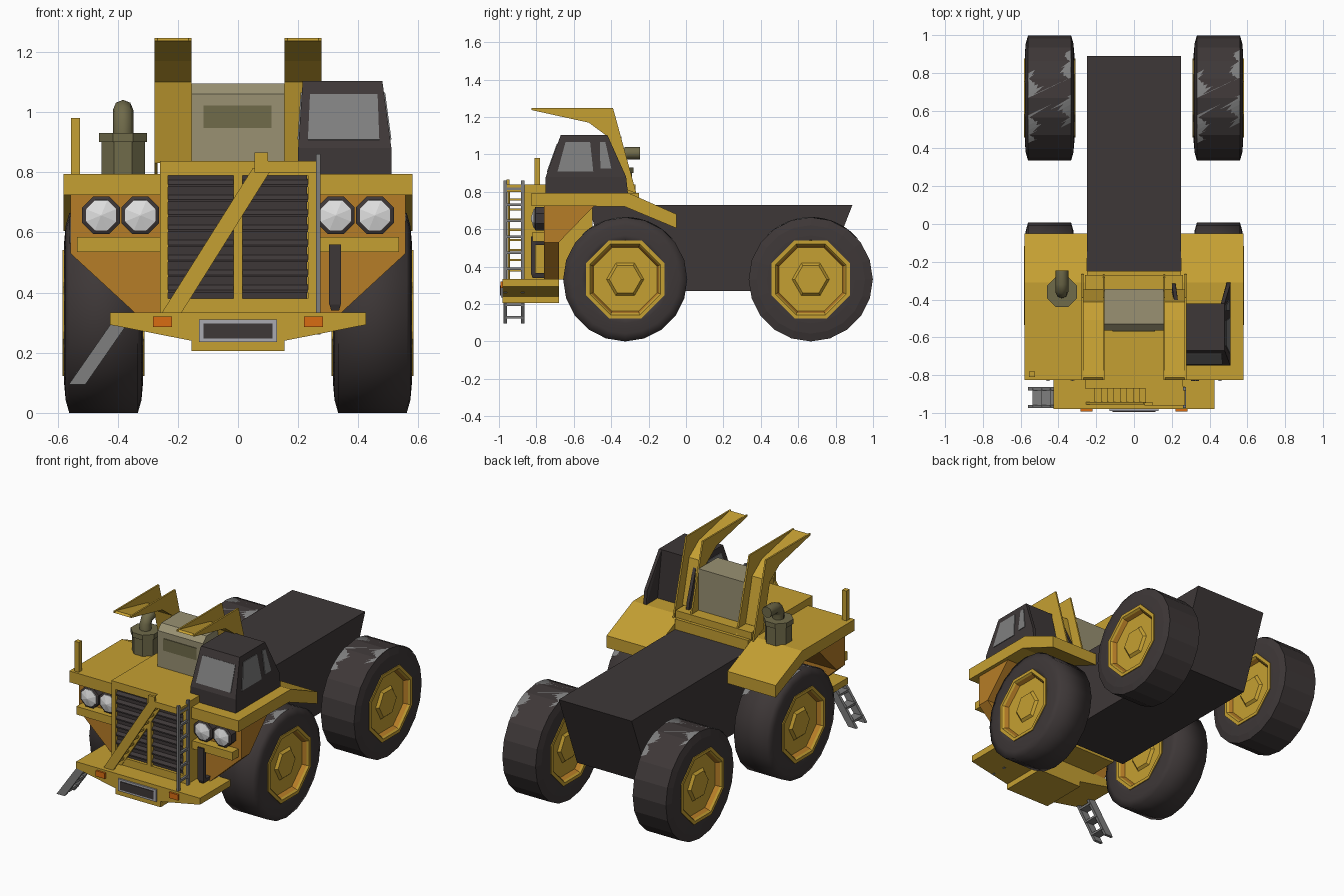
import bpy, bmesh, math
from mathutils import Vector

if "Cube" in bpy.data.objects:
    bpy.data.objects.remove(bpy.data.objects["Cube"])

def material(name, r, g, b):
    m = bpy.data.materials.new(name)
    m.diffuse_color = (r, g, b, 1)
    m.use_nodes = True
    m.node_tree.nodes["Principled BSDF"].inputs["Base Color"].default_value = m.diffuse_color
    return m

YELLOW = material("yellow paint", .56, .35, .032)
OCHRE = material("ochre paint", .47, .205, .02)
DARK = material("dark rubber", .048, .039, .039)
GREY = material("mid grey", .21, .21, .21)
OLIVE = material("light olive", .32, .285, .17)
DEEP = material("deep olive", .16, .145, .068)
LENS = material("lamp white", .75, .75, .75)
ORANGE = material("signal orange", .69, .15, .006)
STEEL = material("pale steel", .4, .4, .44)

def finish(name, bm, mats):
    bmesh.ops.recalc_face_normals(bm, faces=bm.faces)
    me = bpy.data.meshes.new(name)
    bm.to_mesh(me)
    bm.free()
    for m in mats:
        me.materials.append(m)
    ob = bpy.data.objects.new(name, me)
    bpy.context.collection.objects.link(ob)
    return ob

def hull(name, pts, mat):
    bm = bmesh.new()
    for p in pts:
        bm.verts.new(p)
    bmesh.ops.convex_hull(bm, input=bm.verts)
    bmesh.ops.dissolve_limit(bm, angle_limit=.01, verts=bm.verts, edges=bm.edges)
    return finish(name, bm, [mat])

def box(name, x0, x1, y0, y1, z0, z1, mat):
    return hull(name, [(x, y, z) for x in (x0, x1) for y in (y0, y1) for z in (z0, z1)], mat)

def prism(name, pts, axis, a, b, mat):
    """Extrude an outline: axis x takes (y, z) points, axis y takes (x, z) points."""
    put = (lambda p, t: (t, p[0], p[1])) if axis == 'x' else (lambda p, t: (p[0], t, p[1]))
    bm = bmesh.new()
    A = [bm.verts.new(put(p, a)) for p in pts]
    B = [bm.verts.new(put(p, b)) for p in pts]
    bm.faces.new(A)
    bm.faces.new(B[::-1])
    for i in range(len(pts)):
        j = (i + 1) % len(pts)
        bm.faces.new((A[i], A[j], B[j], B[i]))
    return finish(name, bm, [mat])

def lathe(name, prof, n, loc, axis, mats, rule=lambda i: 0, phase=0.0, close=False):
    """Spin (offset along axis, radius) points round an axis."""
    bm = bmesh.new()
    rings = []
    for h, r in prof:
        ring = []
        for k in range(n):
            t = phase + 2 * math.pi * k / n
            c, s = r * math.cos(t), r * math.sin(t)
            v = {'x': (h, c, s), 'y': (c, h, s), 'z': (c, s, h)}[axis]
            ring.append(bm.verts.new(Vector(loc) + Vector(v)))
        rings.append(ring)
    m = len(rings)
    for i in range(m if close else m - 1):
        P, Q = rings[i], rings[(i + 1) % m]
        for k in range(n):
            f = bm.faces.new((P[k], P[(k + 1) % n], Q[(k + 1) % n], Q[k]))
            f.material_index = rule(i)
    if not close:
        bm.faces.new(rings[0]).material_index = rule(0)
        bm.faces.new(rings[-1]).material_index = rule(m - 2)
    return finish(name, bm, mats)

def panel(name, quad, uvs, mat):
    """Thin plate on a flat quad, corners given as fractions of it."""
    A, B, C, D = map(Vector, quad)
    n = (B - A).cross(D - A).normalized() * .004
    pts = [A.lerp(B, u).lerp(D.lerp(C, u), v) for u, v in uvs]
    return hull(name, [p + n for p in pts] + [p - n for p in pts], mat)

# Wheels: tyre, octagonal dished rim on both faces, hexagonal hub, tread stripes
N, R = 20, .332
tyre = [(.11, .2), (.131, .21), (.131, .235), (.126, .29), (.114, R)]
tyre = tyre + [(-h, r) for h, r in tyre[::-1]]
rim = [(.1, .228), (.136, .226), (.136, .205), (.125, .196), (.06, .165), (.05, .09)]
rim = rim + [(-h, r) for h, r in rim[::-1]]
stripes = [((0, 23), (19, 50)), ((-46, -16), (-23, 3))]
for axle, yc in (("front", -.325), ("rear", .667)):
    for side, sx in (("left", -1), ("right", 1)):
        tag, c = f"{axle}_{side}", (sx * .447, yc, R)
        t = lathe(tag + "_tyre", tyre, N, c, 'x', [DARK], close=True)
        if axle == "front":
            for f in t.data.polygons:
                f.use_smooth = True
        lathe(tag + "_rim", rim, 8, c, 'x', [YELLOW, OCHRE],
              lambda i: 1 if 3 <= i <= 7 else 0, math.pi / 8)
        lathe(tag + "_hub", [(-.115, .085), (-.1, .1), (.1, .1), (.115, .085)], 6, c, 'x', [YELLOW])
        bm = bmesh.new()
        for (a0, a1), (b0, b1) in stripes:
            prev = None
            for k in range(7):
                pair = []
                for x, lo, hi in ((-.114, a0, a1), (.114, b0, b1)):
                    a = math.radians(lo + (hi - lo) * k / 6)
                    pair.append(bm.verts.new((c[0] + x, yc + (R + .001) * math.sin(a), R + (R + .001) * math.cos(a))))
                if prev:
                    bm.faces.new((prev[0], prev[1], pair[1], pair[0]))
                prev = pair
        finish(tag + "_tread_stripes", bm, [GREY])

# Chassis
prism("chassis", [(-.52, .73), (.89, .73), (.71, .27), (-.4, .27)], 'x', -.25, .25, DARK)

# Deck, fenders and front body
fender = [(-.825, .725), (-.825, .795), (-.31, .795), (-.05, .68), (-.05, .605), (-.33, .722)]
for side, s in (("left", -1), ("right", 1)):
    prism(side + "_fender", fender, 'x', s * .25, s * .58, YELLOW)
    hull(side + "_upper_body", [(s * x, y, z) for x in (.25, .557) for y, z in
         ((-.76, .53), (-.68, .53), (-.76, .726), (-.49, .726))], OCHRE)
    prism(side + "_lower_body", [(s * .25, .53), (s * .557, .53), (s * .34, .33), (s * .25, .33)],
          'y', -.76, -.68, OCHRE)
    box(side + "_lamp_sill", s * .25, s * .535, -.82, -.75, .535, .585, YELLOW)
    # Headlamps
    for k, x in enumerate((.325, .455)):
        lathe(f"{side}_lamp_case_{k}", [(0, .068), (-.05, .068), (-.055, .056)], 8,
              (s * x, -.755, .657), 'y', [DARK], phase=math.pi / 8)
        lathe(f"{side}_lamp_lens_{k}", [(-.04, .055), (-.06, .054), (-.075, .002)], 8,
              (s * x, -.755, .657), 'y', [LENS], phase=math.pi / 8)
    box(side + "_indicator", s * .22, s * .282, -.992, -.97, .285, .32, ORANGE)
box("centre_deck", -.25, .25, -.82, -.25, .725, .795, YELLOW)
box("hood", -.26, .26, -.87, -.27, .79, .838, YELLOW)

# Grille
box("grille_housing", -.26, .26, -.845, -.5, .33, .795, YELLOW)
box("grille", -.235, .23, -.85, -.84, .38, .79, DARK)
for s in (-1, 1):
    box("grille_side_frame", s * .232, s * .26, -.868, -.84, .33, .8, YELLOW)
box("grille_sill", -.26, .26, -.868, -.84, .33, .38, YELLOW)
box("grille_centre_bar", -.015, .015, -.872, -.84, .38, .79, YELLOW)
for k in range(8):
    z = .405 + k * .05
    hull(f"grille_slat_{k}", [(x, y, zz) for x in (-.235, .232) for y, zz in
         ((-.848, z - .004), (-.848, z + .022), (-.864, z - .004), (-.864, z + .004))], DARK)

# Bumper with number plate
half = [(.155, .205), (.155, .24), (.425, .293), (.425, .333)]
prism("bumper", half + [(-x, z) for x, z in half[::-1]], 'y', -.98, -.68, YELLOW)
box("plate_frame", -.13, .13, -.99, -.97, .235, .31, STEEL)
box("plate_face", -.115, .115, -.994, -.98, .247, .298, DARK)

# Front stair and landing
for k, y in enumerate((-.955, -.872)):
    prism(f"stair_stringer_{k}", [(-.255, .33), (-.19, .33), (.105, .8), (.05, .815)], 'y', y, y + .013, YELLOW)
for k in range(8):
    x = -.19 + k * .034
    z = .375 + k * .054
    box(f"stair_step_{k}", x - .02, x + .02, -.95, -.865, z, z + .012, YELLOW)
box("stair_landing", .06, .27, -.96, -.86, .80, .838, YELLOW)
box("landing_post", .055, .1, -.96, -.945, .8, .865, YELLOW)

# Ladders
def ladder(name, bottom, top, steps):
    (x0, z0), (x1, z1) = bottom, top
    w = .014 if x0 == x1 else .055
    for k, y in enumerate((-.975, -.882)):
        prism(f"{name}_rail_{k}", [(x0, z0), (x0 + w, z0), (x1 + w, z1), (x1, z1)], 'y', y, y + .018, GREY)
    for k in range(steps):
        t = (k + .5) / steps
        x, z = x0 + (x1 - x0) * t, z0 + (z1 - z0) * t
        box(f"{name}_rung_{k}", x, x + w, -.965, -.87, z - .007, z + .007, GREY)
ladder("front_ladder", (.26, .26), (.26, .86), 7)
ladder("side_ladder", (-.562, .095), (-.42, .3), 3)

# Grab handle beside the right lamps, and deck post
box("grab_handle", .303, .343, -.83, -.805, .36, .56, DARK)
for z, y in ((.34, -.83), (.515, -.83)):
    hull("grab_handle_end", [(.31, y + .01, z), (.336, y + .01, z), (.303, y, z + .025), (.343, y, z + .025),
         (.31, -.75, z), (.336, -.75, z), (.303, -.75, z + .025), (.343, -.75, z + .025)], DARK)
box("deck_post", -.555, -.525, -.81, -.78, .79, .98, YELLOW)

# Air filter with bent pipe
F = (-.382, -.36, 0)
lathe("air_filter", [(.79, .078), (.9, .078), (.9, .086), (.93, .086)], 8, F, 'z', [DEEP], phase=math.pi / 8)
cu = bpy.data.curves.new("filter_pipe", 'CURVE')
cu.dimensions, cu.bevel_depth, cu.bevel_resolution, cu.use_fill_caps = '3D', .034, 2, True
sp = cu.splines.new('POLY')
path = [(-.36, .92), (-.36, .965), (-.345, .995), (-.315, 1.007), (-.245, 1.007)]
sp.points.add(len(path) - 1)
for p, (y, z) in zip(sp.points, path):
    p.co = (F[0], y, z, 1)
cu.materials.append(DEEP)
bpy.context.collection.objects.link(bpy.data.objects.new("filter_pipe", cu))

# Engine box
prism("engine_box", [(-.565, .83), (-.565, 1.06), (-.53, 1.095), (-.345, 1.095), (-.345, .83)],
      'x', -.155, .155, OLIVE)
box("engine_box_vent", -.115, .112, -.569, -.56, .948, 1.022, DEEP)

# Canopy arms: channels open to the top and back
inner = [(-.825, 1.237), (-.52, 1.17), (-.425, 1.1), (-.36, .83)]
outer = [(-.265, .79), (-.39, 1.247), (-.825, 1.247)]
for side, s in (("left", -1), ("right", 1)):
    for k, x in enumerate((.155, .268)):
        prism(f"{side}_arm_wall_{k}", inner + outer, 'x', s * x, s * (x + .01), YELLOW)
    floor = inner + [(y + .012, z + .01) for y, z in inner[::-1]]
    prism(side + "_arm_floor", floor, 'x', s * .157, s * .276, YELLOW)

# Cab with rear fins and windows
low = [(.2, -.75), (.51, -.75), (.51, -.42), (.2, -.42)]
roof = [(.215, -.67, 1.103), (.48, -.67, 1.103), (.48, -.42, 1.103), (.215, -.42, 1.103)]
hull("cab", [(x, y, z) for x, y in low for z in (.79, .88)] + roof, DARK)
for name, xb, xt, d in (("right", .51, .48, -.02), ("left", .2, .215, .02)):
    hull(name + "_cab_fin", [(x + o, y, z) for o in (0, d) for x, y, z in
         ((xb, -.44, .79), (xb, -.31, .79), (xb, -.32, .88), (xb, -.44, .88),
          (xt, -.44, 1.103), (xt, -.42, 1.103))], DARK)
front = [(.2, -.75, .88), (.51, -.75, .88), roof[1], roof[0]]
right = [(.51, -.75, .88), (.51, -.32, .88), roof[2], roof[1]]
left = [(.2, -.32, .88), (.2, -.75, .88), roof[0], roof[3]]
big = [(.13, .13), (.6, .13), (.61, .83), (.14, .83)]
small = [(.7, .2), (.85, .2), (.9, .83), (.8, .83)]
panel("windscreen", front, [(.1, .12), (.88, .12), (.92, .8), (.1, .8)], GREY)
for name, q, flip in (("right", right, False), ("left", left, True)):
    for part, uv in (("window", big), ("quarter_window", small)):
        panel(f"{name}_{part}", q, [(1 - u, v) for u, v in uv] if flip else uv, GREY)
